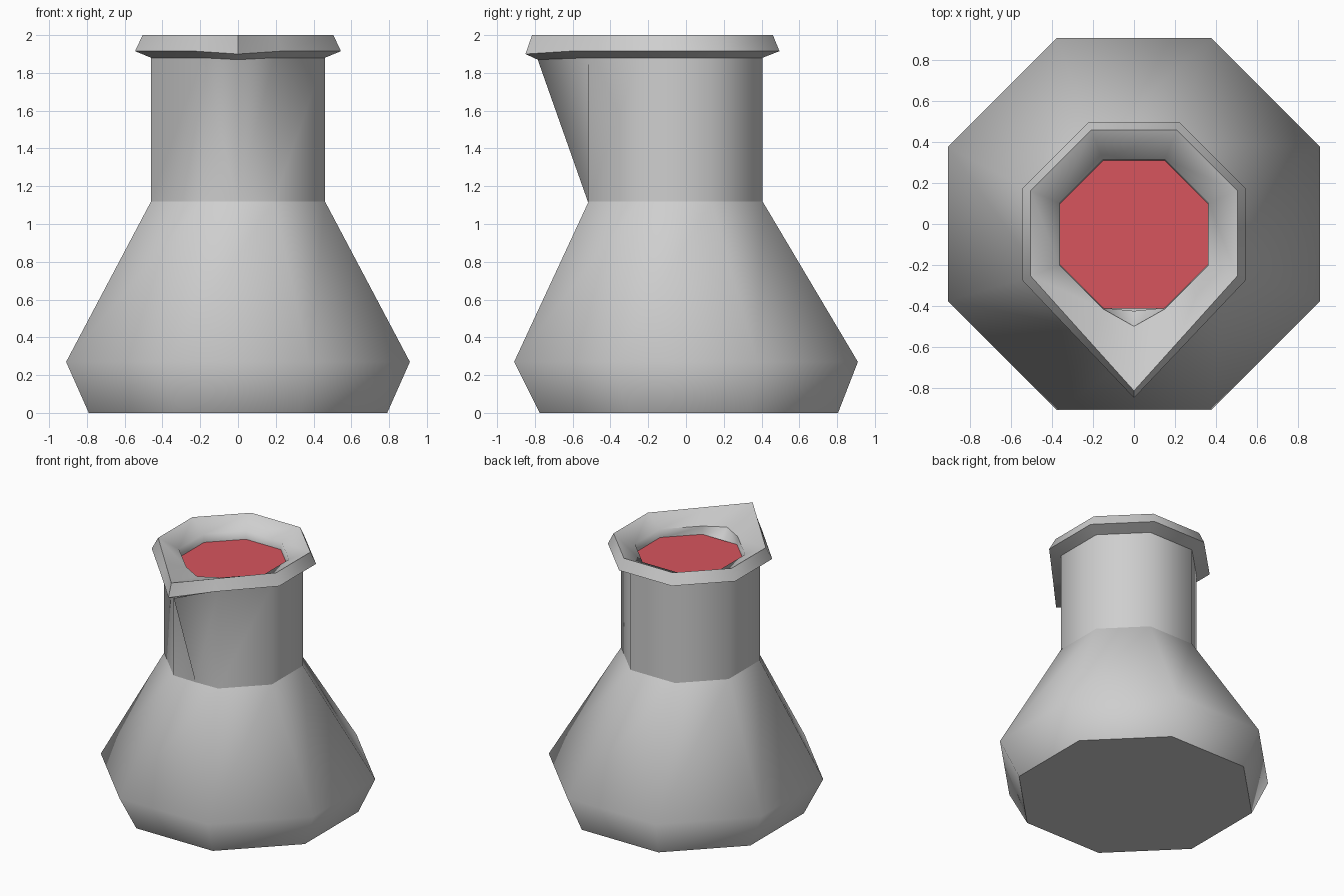
import bpy
import math

if "Cube" in bpy.data.objects:
    bpy.data.objects.remove(bpy.data.objects["Cube"], do_unlink=True)


def material(name, color):
    m = bpy.data.materials.new(name)
    m.use_nodes = True
    m.diffuse_color = color
    bsdf = m.node_tree.nodes["Principled BSDF"]
    bsdf.inputs["Base Color"].default_value = color
    bsdf.inputs["Roughness"].default_value = 0.7
    return m


grey = material("grey_ceramic", (0.62, 0.62, 0.62, 1))
red = material("red_liquid", (0.68, 0.09, 0.11, 1))


def ring(half, cy, z, tip=None, tip_z=None, straight=False):
    """Octagon with flat sides at distance half; optional spout tip comes first."""
    r = half / math.cos(math.pi / 8)
    pts = []
    for k in range(8):
        a = math.radians(-67.5 + 45 * k)
        pts.append([r * math.cos(a), cy + r * math.sin(a), z])
    if tip is None:
        return pts
    if straight:
        # front corners lie on the straight line from side corner to tip
        side = pts[1]
        y = tip + (side[1] - tip) * pts[0][0] / side[0]
        pts[0][1] = pts[7][1] = y
    return [[0, tip, z if tip_z is None else tip_z]] + pts


def loft(name, rings, mat, cap_start=False, cap_end=False, angle=60):
    n = len(rings[0])
    verts = [p for r in rings for p in r]
    faces = []
    for k in range(len(rings) - 1):
        for i in range(n):
            j = (i + 1) % n
            a, b, c, d = k * n + i, k * n + j, k * n + n + j, k * n + n + i
            if n == 9 and i == 0:
                faces += [(a, b, c), (a, c, d)]
            elif n == 9 and j == 0:
                faces += [(a, b, d), (b, c, d)]
            else:
                faces.append((a, b, c, d))
    if cap_start:
        faces.append(tuple(reversed(range(n))))
    if cap_end:
        faces.append(tuple(range(len(verts) - n, len(verts))))
    me = bpy.data.meshes.new(name)
    me.from_pydata(verts, [], faces)
    me.materials.append(mat)
    ob = bpy.data.objects.new(name, me)
    bpy.context.collection.objects.link(ob)
    bpy.ops.object.select_all(action="DESELECT")
    ob.select_set(True)
    bpy.context.view_layer.objects.active = ob
    bpy.ops.object.shade_smooth_by_angle(angle=math.radians(angle))
    return ob


# Wide faceted belly
loft("body", [ring(0.79, 0.015, 0), ring(0.91, 0, 0.27), ring(0.46, -0.055, 1.12)],
     grey, cap_start=True)

# Neck with the tapering underside of the spout
neck_top = ring(0.46, -0.055, 1.88, tip=-0.785, tip_z=1.87)
loft("neck", [ring(0.46, -0.055, 1.12, tip=-0.52), neck_top], grey, angle=180)

# Flared rim, sloping funnel and short inner wall
loft("rim", [
    neck_top,
    ring(0.545, -0.05, 1.915, tip=-0.85, tip_z=1.9, straight=True),
    ring(0.505, -0.045, 2.0, tip=-0.815, straight=True),
    ring(0.365, -0.05, 1.93, tip=-0.5),
    ring(0.36, -0.05, 1.86, tip=-0.425),
], grey)

# Liquid surface just below the funnel
loft("liquid", [ring(0.355, -0.05, 1.8), ring(0.362, -0.05, 1.868)], red, cap_end=True)
